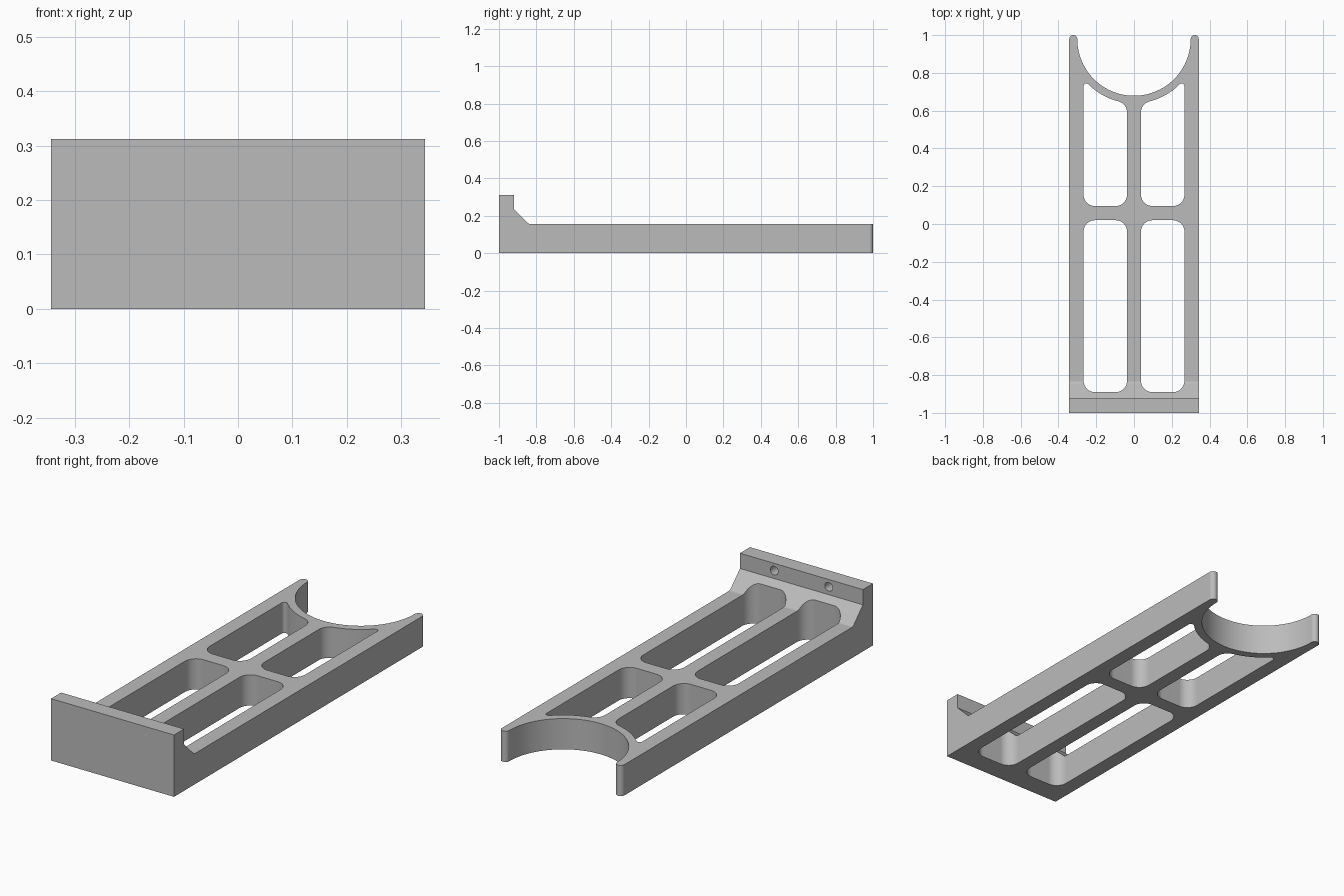
import bpy, bmesh
from math import sin, cos, atan2, pi, sqrt, radians
from mathutils import Vector

cube = bpy.data.objects.get("Cube")
if cube:
    bpy.data.objects.remove(cube, do_unlink=True)

HALF_W, DECK, LIP_Y = 0.343, 0.155, -0.92
SADDLE_Y, SADDLE_R = 0.979, 0.30

grey = bpy.data.materials.new("light grey")
grey.use_nodes = True
colour = (0.5, 0.5, 0.5, 1)
grey.diffuse_color = colour
grey.node_tree.nodes["Principled BSDF"].inputs["Base Color"].default_value = colour


def arc(cx, cy, r, a0, a1, steps):
    return [(cx + r * cos(a0 + (a1 - a0) * i / steps),
             cy + r * sin(a0 + (a1 - a0) * i / steps)) for i in range(steps + 1)]


def prism(name, outline, place, direction):
    """Extrude a closed 2D outline; place() puts its points in space."""
    pts = []
    for p in outline:
        v = Vector(place(*p))
        if not pts or (v - pts[-1]).length > 1e-4:
            pts.append(v)
    bm = bmesh.new()
    face = bm.faces.new([bm.verts.new(v) for v in pts])
    ext = bmesh.ops.extrude_face_region(bm, geom=[face])
    moved = [g for g in ext["geom"] if isinstance(g, bmesh.types.BMVert)]
    bmesh.ops.translate(bm, vec=direction, verts=moved)
    bmesh.ops.recalc_face_normals(bm, faces=bm.faces)
    mesh = bpy.data.meshes.new(name)
    bm.to_mesh(mesh)
    bm.free()
    mesh.materials.append(grey)
    ob = bpy.data.objects.new(name, mesh)
    bpy.context.collection.objects.link(ob)
    return ob


def boolean(target, tool, operation):
    mod = target.modifiers.new(tool.name, 'BOOLEAN')
    mod.operation, mod.object, mod.solver = operation, tool, 'EXACT'
    bpy.context.view_layer.objects.active = target
    bpy.ops.object.modifier_apply(modifier=mod.name)
    bpy.data.objects.remove(tool, do_unlink=True)


def plan_prism(name, outline):
    return prism(name, outline, lambda x, y: (x, y, -0.1), (0, 0, 0.7))


# Plan outline: square front, curved saddle between two rounded tips
tip_r = (HALF_W - SADDLE_R) / 2
tip_x = SADDLE_R + tip_r
plan = [(-HALF_W, -1), (HALF_W, -1)]
plan += arc(tip_x, SADDLE_Y, tip_r, 0, pi, 12)
plan += arc(0, SADDLE_Y, SADDLE_R, 0, -pi, 48)
plan += arc(-tip_x, SADDLE_Y, tip_r, 0, pi, 12)
frame = plan_prism("bracket_frame", plan)

# Side profile: flat deck, blended slope and raised lip
blend = 0.024
profile = [(-1.1, 0), (1.1, 0), (1.1, DECK)]
profile += arc(-0.83, DECK + blend, blend, radians(270), radians(225), 4)
profile += [(LIP_Y, 0.235), (LIP_Y, 0.312), (-1.1, 0.312)]
boolean(frame, prism("side_profile", profile, lambda y, z: (-0.5, y, z), (1, 0, 0)), 'INTERSECT')

# Pocket outlines for the +x side
X0, X1, R = 0.037, 0.267, 0.06


def bottom_corners(y):
    return (arc(X0 + R, y + R, R, pi, 1.5 * pi, 8)
            + arc(X1 - R, y + R, R, 1.5 * pi, 2 * pi, 8))


front_pocket = bottom_corners(-0.89)
front_pocket += arc(X1 - R, 0.02 - R, R, 0, pi / 2, 8)
front_pocket += arc(X0 + R, 0.02 - R, R, pi / 2, pi, 8)

# The rear pocket ends in an arc concentric with the saddle
rim, small = 0.34, 0.015
ox, ix = X1 - small, X0 + R
oy = SADDLE_Y - sqrt((rim + small) ** 2 - ox ** 2)
iy = SADDLE_Y - sqrt((rim + R) ** 2 - ix ** 2)
oa, ia = atan2(SADDLE_Y - oy, -ox), atan2(SADDLE_Y - iy, -ix)
rear_pocket = bottom_corners(0.095)
rear_pocket += arc(ox, oy, small, 0, oa, 8)
rear_pocket += arc(0, SADDLE_Y, rim, oa - pi, ia - pi, 10)
rear_pocket += arc(ix, iy, R, ia, pi, 8)

# Cut pockets and blind screw holes on both sides
for side in (1, -1):
    for outline in (front_pocket, rear_pocket):
        boolean(frame, plan_prism("pocket", [(side * x, y) for x, y in outline]), 'DIFFERENCE')
    circle = arc(side * 0.152, 0.275, 0.022, 0, 2 * pi, 24)[:-1]
    hole = prism("screw_hole", circle, lambda x, z: (x, LIP_Y - 0.06, z), (0, 0.1, 0))
    boolean(frame, hole, 'DIFFERENCE')

# Smooth the rounded walls, keep the edges crisp
bpy.ops.object.select_all(action='DESELECT')
frame.select_set(True)
bpy.context.view_layer.objects.active = frame
bpy.ops.object.shade_smooth_by_angle(angle=radians(30))
weighted = frame.modifiers.new("weighted_normals", 'WEIGHTED_NORMAL')
weighted.keep_sharp = True
